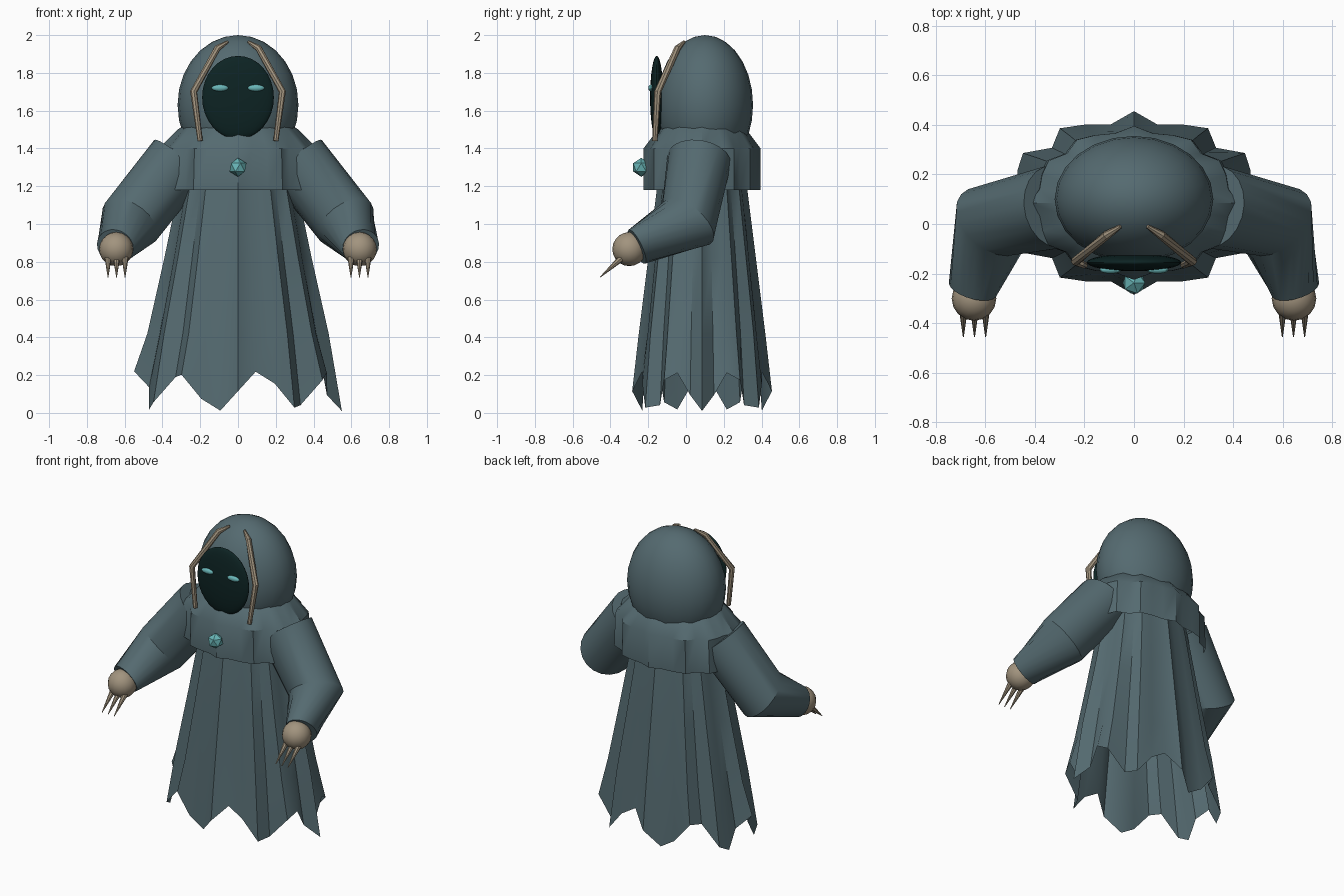
import bpy, bmesh, math
from mathutils import Vector, Matrix

cube = bpy.data.objects.get("Cube")
if cube:
    bpy.data.objects.remove(cube, do_unlink=True)


def material(name, rgb):
    m = bpy.data.materials.new(name)
    m.use_nodes = True
    m.diffuse_color = (*rgb, 1)
    m.node_tree.nodes["Principled BSDF"].inputs["Base Color"].default_value = (*rgb, 1)
    return m


CLOTH = material("slate cloth", (0.09, 0.145, 0.163))
BONE = material("pale bone", (0.36, 0.295, 0.21))
SHADOW = material("dark void", (0.004, 0.017, 0.017))
GLOW = material("teal glow", (0.14, 0.46, 0.47))
CENTRE_Y = 0.085
SEGMENTS = 32


def finish(name, bm, mat, smooth=True):
    bmesh.ops.recalc_face_normals(bm, faces=bm.faces)
    mesh = bpy.data.meshes.new(name)
    bm.to_mesh(mesh)
    bm.free()
    mesh.materials.append(mat)
    ob = bpy.data.objects.new(name, mesh)
    bpy.context.collection.objects.link(ob)
    if smooth:
        bpy.ops.object.select_all(action='DESELECT')
        ob.select_set(True)
        bpy.context.view_layer.objects.active = ob
        bpy.ops.object.shade_smooth_by_angle(angle=math.radians(35))
    return ob


def skin(name, rings, mat, caps=(False, False)):
    """Bridge a list of equal-length point rings."""
    bm = bmesh.new()
    loops = [[bm.verts.new(p) for p in ring] for ring in rings]
    n = len(rings[0])
    for low, high in zip(loops, loops[1:]):
        for i in range(n):
            j = (i + 1) % n
            bm.faces.new((low[i], low[j], high[j], high[i]))
    for cap, loop in zip(caps, (loops[0], loops[-1])):
        if cap:
            bm.faces.new(loop)
    return finish(name, bm, mat)


def fold_ring(z, a, b, fold, tatter=0):
    """Oval ring of cloth with twelve folds and an optional torn edge."""
    ring = []
    for i in range(SEGMENTS):
        t = math.tau * i / SEGMENTS
        r = 1 - fold * (1 - math.cos(12 * t)) / 2
        ring.append((a * r * math.cos(t), CENTRE_Y + b * r * math.sin(t),
                     z - tatter * math.cos(7 * t)))
    return ring


def tube(name, points, radii, mat, sides):
    """Tapered tube whose rings are mitred at each bend."""
    pts = [Vector(p) for p in points]
    rings = []
    for i, (p, r) in enumerate(zip(pts, radii)):
        d = Vector()
        if i > 0:
            d += (p - pts[i - 1]).normalized()
        if i < len(pts) - 1:
            d += (pts[i + 1] - p).normalized()
        d.normalize()
        u = d.cross(Vector((0, 1, 0.4))).normalized()
        v = d.cross(u)
        rings.append([p + r * (u * math.cos(math.tau * k / sides) + v * math.sin(math.tau * k / sides))
                      for k in range(sides)])
    return skin(name, rings, mat, (True, True))


def ball(name, centre, radii, mat, segments=24, rows=14):
    bm = bmesh.new()
    bmesh.ops.create_uvsphere(bm, u_segments=segments, v_segments=rows, radius=1,
                              matrix=Matrix.Translation(centre) @ Matrix.Diagonal((*radii, 1)))
    return finish(name, bm, mat)


# Robe with torn hem
skin("robe", [
    fold_ring(0.115, 0.55, 0.37, 0.15, 0.105),
    fold_ring(0.42, 0.48, 0.335, 0.14),
    fold_ring(0.82, 0.39, 0.285, 0.12),
    fold_ring(1.18, 0.315, 0.24, 0.10),
    fold_ring(1.42, 0.27, 0.2, 0.08),
], CLOTH)

# Shoulder mantle
skin("mantle", [
    fold_ring(1.18, 0.43, 0.31, 0.09),
    fold_ring(1.40, 0.42, 0.31, 0.09),
    fold_ring(1.50, 0.32, 0.235, 0.06),
    fold_ring(1.56, 0.22, 0.16, 0.04),
], CLOTH)

# Hood, face and gem
ball("hood", (0, 0.1, 1.63), (0.32, 0.255, 0.37), CLOTH)
ball("face_void", (0, -0.155, 1.67), (0.19, 0.035, 0.22), SHADOW, 32, 16)
gem = bmesh.new()
bmesh.ops.create_icosphere(gem, subdivisions=1, radius=0.05,
                           matrix=Matrix.Translation((0, -0.237, 1.3)))
finish("gem", gem, GLOW, smooth=False)

for label, s in (("left", 1), ("right", -1)):
    ball(label + "_eye", (s * 0.095, -0.185, 1.72), (0.045, 0.015, 0.018), GLOW, 12, 8)

    # Bone trim along the hood opening
    tube(label + "_hood_bone",
         [(s * 0.055, -0.01, 1.965), (s * 0.11, -0.045, 1.93),
          (s * 0.235, -0.15, 1.70), (s * 0.2, -0.165, 1.44)],
         (0.008, 0.018, 0.019, 0.014), BONE, 8)

    # Bent sleeve
    tube(label + "_sleeve",
         [(s * 0.31, 0.07, 1.34), (s * 0.57, 0.01, 1.01), (s * 0.65, -0.26, 0.88)],
         (0.17, 0.168, 0.1), CLOTH, 20)

    # Hand and claws
    ball(label + "_hand", (s * 0.645, -0.3, 0.867), (0.09, 0.09, 0.09), BONE, 16, 10)
    for k in (-1, 0, 1):
        x = s * 0.643 + k * 0.045
        tube(f"{label}_claw_{k + 2}", [(x, -0.335, 0.825), (x, -0.455, 0.718)],
             (0.019, 0.002), BONE, 8)
